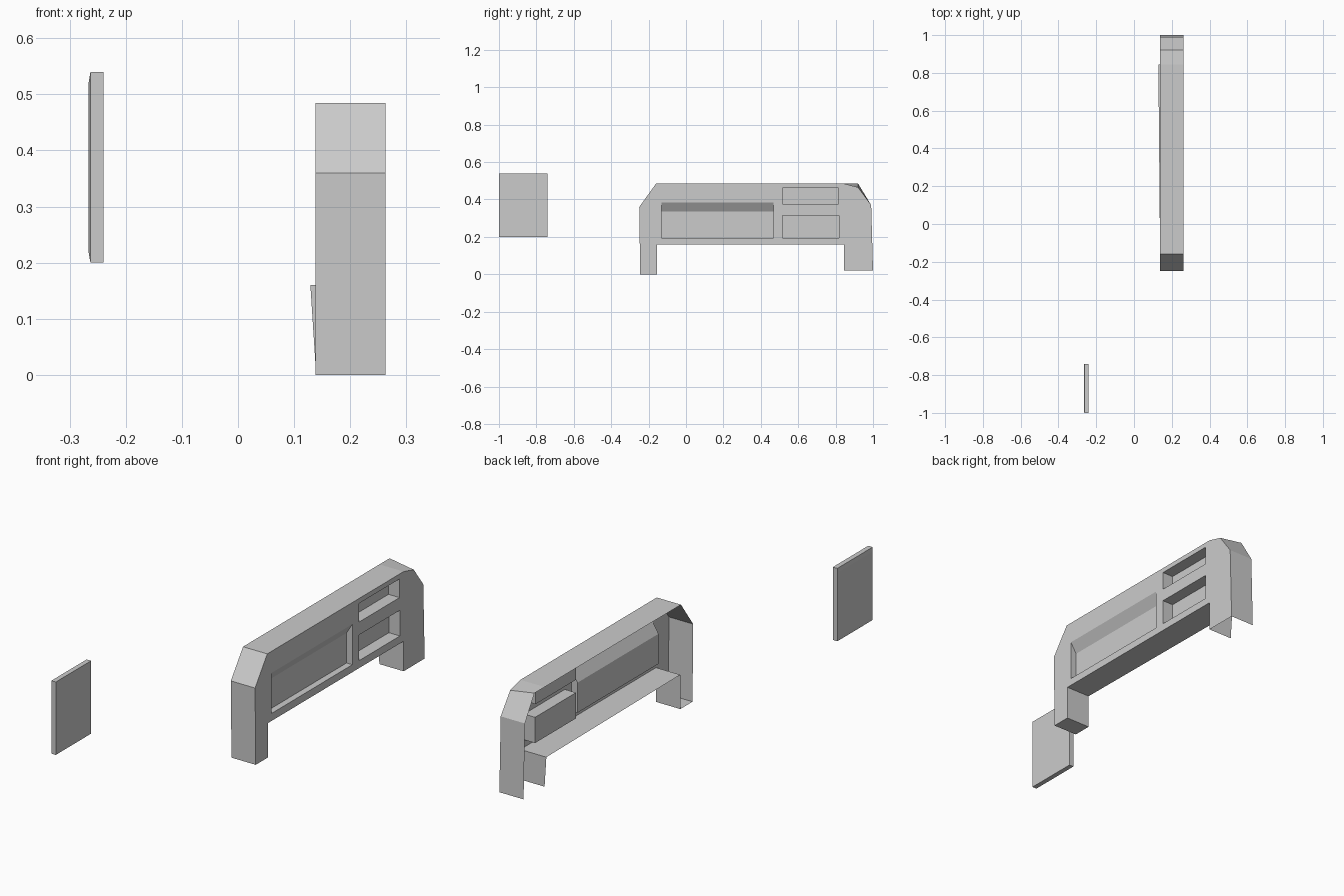
import bpy, bmesh
from mathutils import Vector

if "Cube" in bpy.data.objects:
    bpy.data.objects.remove(bpy.data.objects["Cube"])

FRONT, BACK = 0.263, 0.138


def finish(bm, name):
    mesh = bpy.data.meshes.new(name)
    bm.to_mesh(mesh)
    bm.free()
    ob = bpy.data.objects.new(name, mesh)
    bpy.context.collection.objects.link(ob)
    return ob


def ring(bm, pts, x):
    return [bm.verts.new((x, y, z)) for y, z in pts]


def strip(bm, a, b, skip=()):
    n = len(a)
    for i in range(n):
        if i not in skip:
            j = (i + 1) % n
            bm.faces.new((a[i], b[i], b[j], a[j]))


def rect(y0, y1, z0, z1):
    return [(y0, z0), (y1, z0), (y1, z1), (y0, z1)]


# outline of the bumper shell, seen from the side
outline = [(-0.245, 0.0), (-0.155, 0.0), (-0.155, 0.16), (0.845, 0.16),
           (0.845, 0.02), (1.0, 0.02), (0.99, 0.37), (0.92, 0.465),
           (0.845, 0.485), (-0.16, 0.485), (-0.25, 0.36)]

# pockets: opening, inner rectangle, depth
pockets = [
    (rect(-0.13, 0.467, 0.195, 0.384), rect(-0.13, 0.467, 0.195, 0.335), 0.03),
    (rect(0.517, 0.815, 0.375, 0.462), rect(0.517, 0.815, 0.375, 0.462), 0.057),
    (rect(0.517, 0.818, 0.195, 0.315), rect(0.517, 0.818, 0.195, 0.315), 0.057),
]

# bumper shell: pierced face, rim walls open at the rear, recessed pockets
bm = bmesh.new()
front = ring(bm, outline, FRONT)
holes = [ring(bm, p[0], FRONT) for p in pockets]
edges = [bm.edges.new((loop[i], loop[(i + 1) % len(loop)]))
         for loop in [front] + holes for i in range(len(loop))]
bmesh.ops.triangle_fill(bm, edges=edges, use_beauty=True, normal=Vector((1, 0, 0)))
bmesh.ops.dissolve_limit(bm, angle_limit=0.01, verts=[],
                         edges=[e for e in bm.edges if len(e.link_faces) == 2])
back = ring(bm, outline, BACK)
back[7].co.z = 0.485
back[3].co.x = 0.129
strip(bm, front, back, skip={4})  # the far leg has no sole
for hole, (_, inner, depth) in zip(holes, pockets):
    floor = ring(bm, inner, FRONT - depth)
    strip(bm, hole, floor)
    bm.faces.new(floor)
bmesh.ops.recalc_face_normals(bm, faces=bm.faces[:])
if sum((f.normal.x * f.calc_area() for f in bm.faces)) < 0:
    bmesh.ops.reverse_faces(bm, faces=bm.faces[:])
finish(bm, "bumper_shell")

# small separate plate with a slightly raised rear panel
bm = bmesh.new()
plate = rect(-1.0, -0.74, 0.2, 0.54)
raised = rect(-0.985, -0.755, 0.217, 0.522)
loops = [ring(bm, plate, -0.24), ring(bm, plate, -0.263), ring(bm, raised, -0.266)]
strip(bm, loops[0], loops[1])
strip(bm, loops[1], loops[2])
bm.faces.new(loops[0])
bm.faces.new(loops[2])
bmesh.ops.recalc_face_normals(bm, faces=bm.faces[:])
finish(bm, "side_plate")
